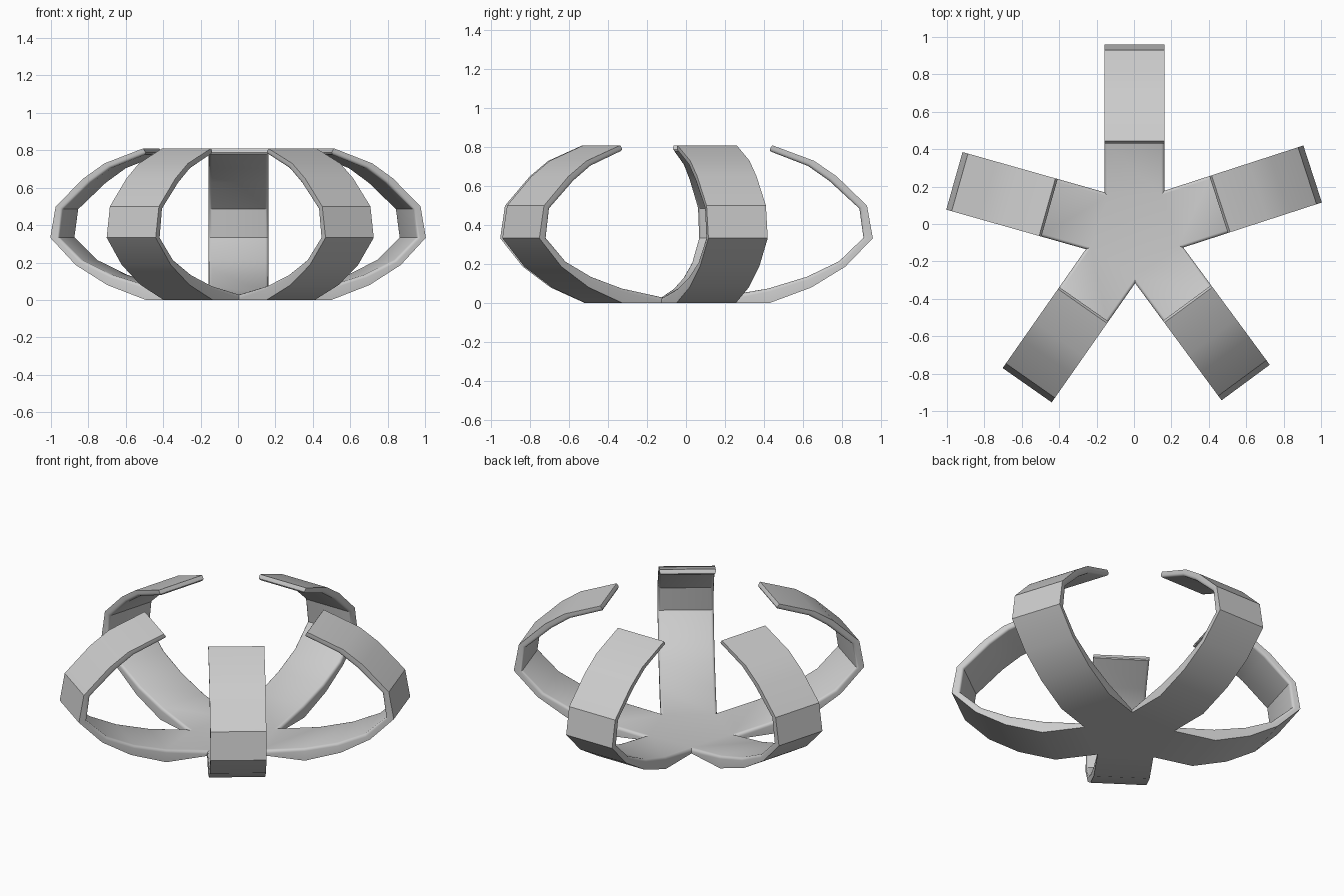
import bpy, bmesh
from math import radians, sin, cos

if "Cube" in bpy.data.objects:
    bpy.data.objects.remove(bpy.data.objects["Cube"])

CX, CY, HALF = 0.003, -0.042, 0.16
ANGLES = [radians(a) for a in (-53.6, 18, 90, 164.2, 235)]
# radial profile (radius, height) of one curved arm: outer skin and inner skin
OUTER = [(.47, 0), (.685, .08), (.86, .187), (1.001, .333), (.971, .50),
         (.816, .65), (.70, .73), (.485, .81)]
INNER = [(.465, .075), (.662, .135), (.827, .214), (.953, .335), (.932, .485),
         (.778, .627), (.668, .704), (.466, .782)]

bm = bmesh.new()


def skin(profile, floor):
    """Star-shaped hub with five curling strips; returns the rim loop."""
    notch = []
    for i, a in enumerate(ANGLES):
        half = ((ANGLES[(i + 1) % 5] - a) % radians(360)) / 2
        d = HALF / sin(half)
        notch.append(bm.verts.new((CX + d * cos(a + half), CY + d * sin(a + half), floor)))
    bm.faces.new(notch)
    rim = []
    for i, a in enumerate(ANGLES):
        right, left = [notch[i - 1]], [notch[i]]
        for r, z in profile:
            for side, s in ((right, -HALF), (left, HALF)):
                side.append(bm.verts.new((CX + r * cos(a) - s * sin(a),
                                          CY + r * sin(a) + s * cos(a), z)))
        for k in range(len(profile)):
            bm.faces.new((right[k], right[k + 1], left[k + 1], left[k]))
        rim += right + left[:0:-1]
    return rim


outer_rim = skin(OUTER, 0)
inner_rim = skin(INNER, .028)

# Close the thickness between both skins
n = len(outer_rim)
for i in range(n):
    j = (i + 1) % n
    bm.faces.new((outer_rim[i], outer_rim[j], inner_rim[j], inner_rim[i]))
bmesh.ops.recalc_face_normals(bm, faces=bm.faces)

# Soften the inner rim
edges = [bm.edges.get((inner_rim[i], inner_rim[(i + 1) % n])) for i in range(n)]
bmesh.ops.bevel(bm, geom=edges, offset=.016, segments=3, profile=.5,
                affect='EDGES', clamp_overlap=True)

mesh = bpy.data.meshes.new("five_arm_claw")
bm.to_mesh(mesh)
bm.free()
claw = bpy.data.objects.new("five_arm_claw", mesh)
bpy.context.collection.objects.link(claw)
bpy.context.view_layer.objects.active = claw
claw.select_set(True)
bpy.ops.object.shade_smooth_by_angle(angle=radians(34))
